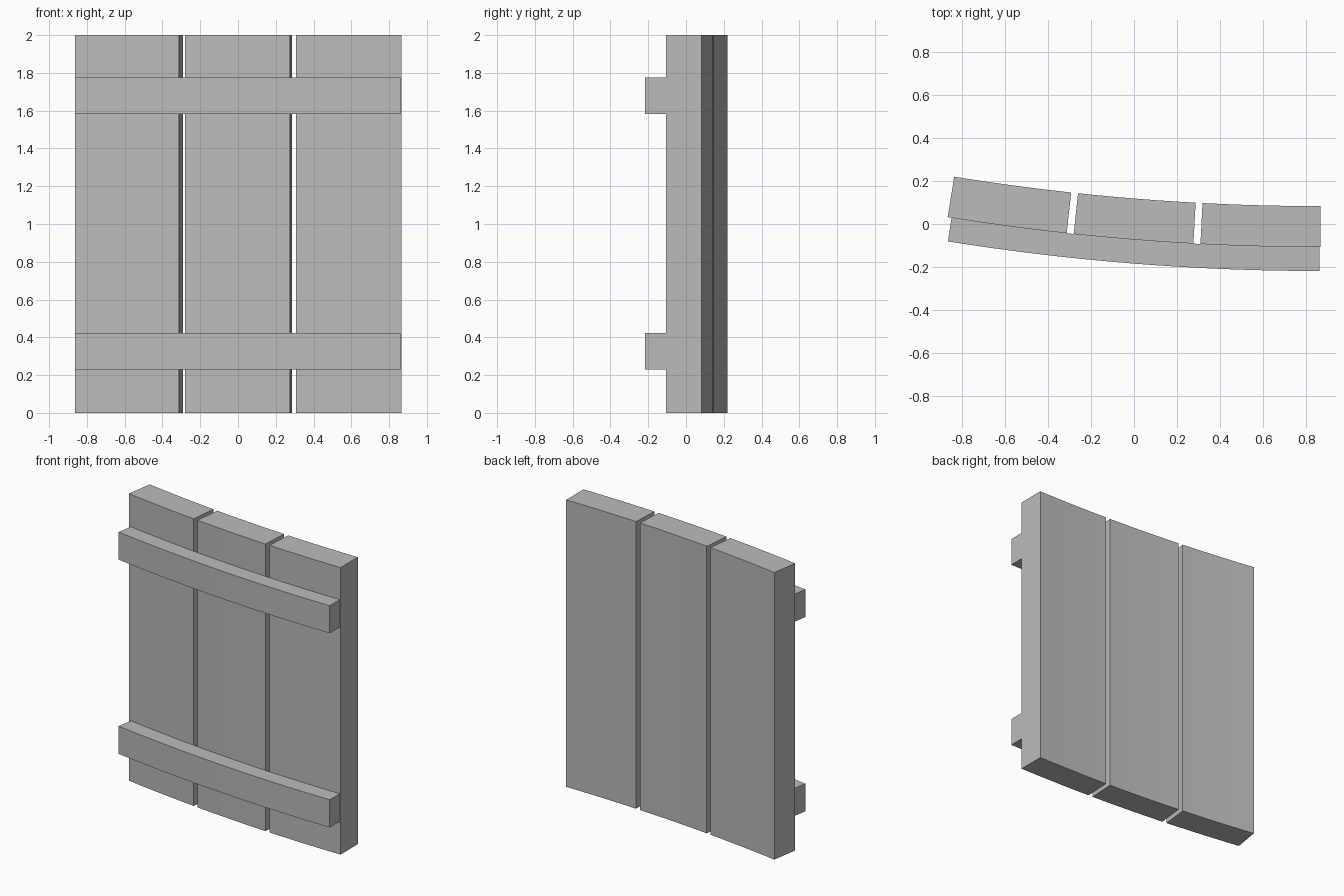
import bpy, bmesh, math

if "Cube" in bpy.data.objects:
    bpy.data.objects.remove(bpy.data.objects["Cube"])

CX, CY = 0.865, 10.733          # centre of the shared bending arc
INNER, OUTER = 10.84, 10.65     # front and back radius of the planks
WIDTH, GAP = 0.0514, 0.003      # plank width and gap, as angles

grey = bpy.data.materials.new("plain grey")
grey.diffuse_color = (0.5, 0.5, 0.5, 1)
grey.use_nodes = True
grey.node_tree.nodes["Principled BSDF"].inputs["Base Color"].default_value = grey.diffuse_color


def curved_bar(name, a0, a1, r_front, r_back, z0, z1, segments):
    """Solid bar that follows the arc from angle a0 to a1."""
    bm = bmesh.new()
    rings = []
    for i in range(segments + 1):
        a = a0 + (a1 - a0) * i / segments
        ring = []
        for r, z in ((r_front, z0), (r_back, z0), (r_back, z1), (r_front, z1)):
            ring.append(bm.verts.new((CX - r * math.sin(a), CY - r * math.cos(a), z)))
        rings.append(ring)
    for p, q in zip(rings, rings[1:]):
        for k in range(4):
            n = (k + 1) % 4
            bm.faces.new((p[k], p[n], q[n], q[k]))
    bm.faces.new(rings[0])
    bm.faces.new(rings[-1])
    bmesh.ops.recalc_face_normals(bm, faces=bm.faces)
    mesh = bpy.data.meshes.new(name)
    bm.to_mesh(mesh)
    bm.free()
    mesh.materials.append(grey)
    obj = bpy.data.objects.new(name, mesh)
    bpy.context.collection.objects.link(obj)
    return obj


# Three upright planks
for i in range(3):
    start = i * (WIDTH + GAP)
    curved_bar(f"plank_{i + 1}", start, start + WIDTH, INNER, OUTER, 0, 2, 6)

# Two cross battens on the front
for name, z0, z1 in (("lower_batten", 0.23, 0.423), ("upper_batten", 1.583, 1.775)):
    curved_bar(name, 0.0005, 0.1585, INNER + 0.111, INNER, z0, z1, 18)
